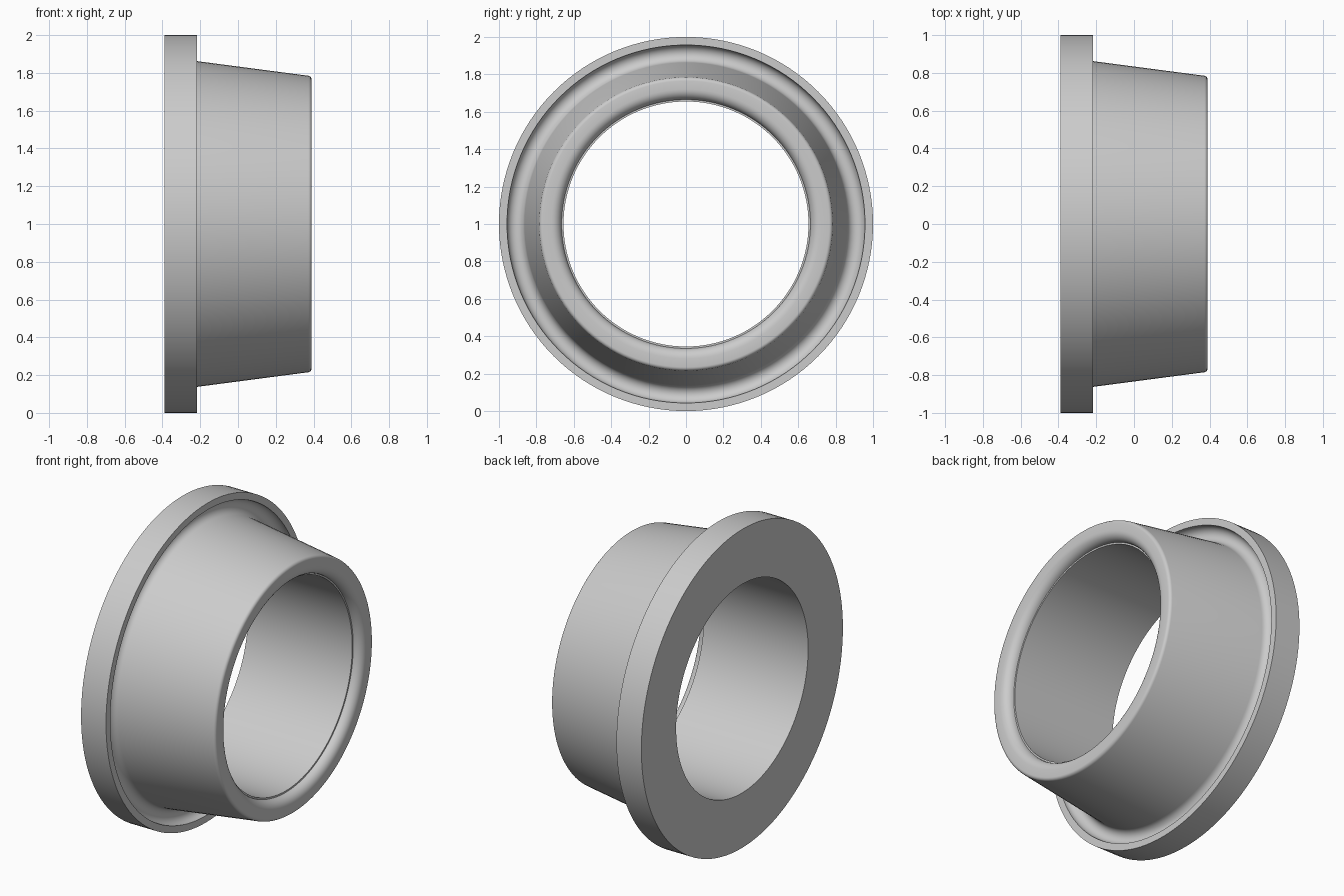
import bpy
import bmesh
from math import sin, cos, radians, tau

cube = bpy.data.objects.get("Cube")
if cube:
    bpy.data.objects.remove(cube)

SEGMENTS = 128


def arc(cx, cr, radius, start, end, steps):
    """Points (x, r) on an arc; angles in degrees from +x towards +r."""
    angles = [radians(start + (end - start) * i / steps) for i in range(steps + 1)]
    return [(cx + radius * cos(a), cr + radius * sin(a)) for a in angles]


def revolve(name, profile, material):
    """Turn a closed (x, r) profile around the x axis, centred at z = 1."""
    bm = bmesh.new()
    rings = []
    for i in range(SEGMENTS):
        a = tau * i / SEGMENTS
        rings.append([bm.verts.new((x, r * cos(a), 1 + r * sin(a))) for x, r in profile])
    count = len(profile)
    for i, ring in enumerate(rings):
        following = rings[(i + 1) % SEGMENTS]
        for j in range(count):
            k = (j + 1) % count
            bm.faces.new((ring[j], ring[k], following[k], following[j]))
    bmesh.ops.recalc_face_normals(bm, faces=bm.faces)
    mesh = bpy.data.meshes.new(name)
    bm.to_mesh(mesh)
    bm.free()
    mesh.materials.append(material)
    obj = bpy.data.objects.new(name, mesh)
    bpy.context.collection.objects.link(obj)
    return obj


grey = bpy.data.materials.new("light_grey")
grey.use_nodes = True
colour = (0.6, 0.6, 0.6, 1)
grey.diffuse_color = colour
grey.node_tree.nodes["Principled BSDF"].inputs["Base Color"].default_value = colour

# Flange with flat back and outer rim
profile = [(-0.39, 0.655), (-0.39, 1.0), (-0.217, 1.0)]
# Rounded groove between the flange lip and the tapered sleeve
profile += [(-0.217, 0.957)] + arc(-0.22, 0.91, 0.047, 90, 263, 14)
# Tapered sleeve ending in a small rounded edge
profile += arc(0.37, 0.765, 0.02, 82, 0, 5)
# Rounded mouth and the shallow step into the bore
profile += arc(0.335, 0.72, 0.055, 0, -90, 7)
profile += [(0.335, 0.655)]

bushing = revolve("flanged_bushing", profile, grey)

# Smooth curved surfaces, crisp edges
bpy.ops.object.select_all(action="DESELECT")
bushing.select_set(True)
bpy.context.view_layer.objects.active = bushing
bpy.ops.object.shade_smooth_by_angle(angle=radians(30))
